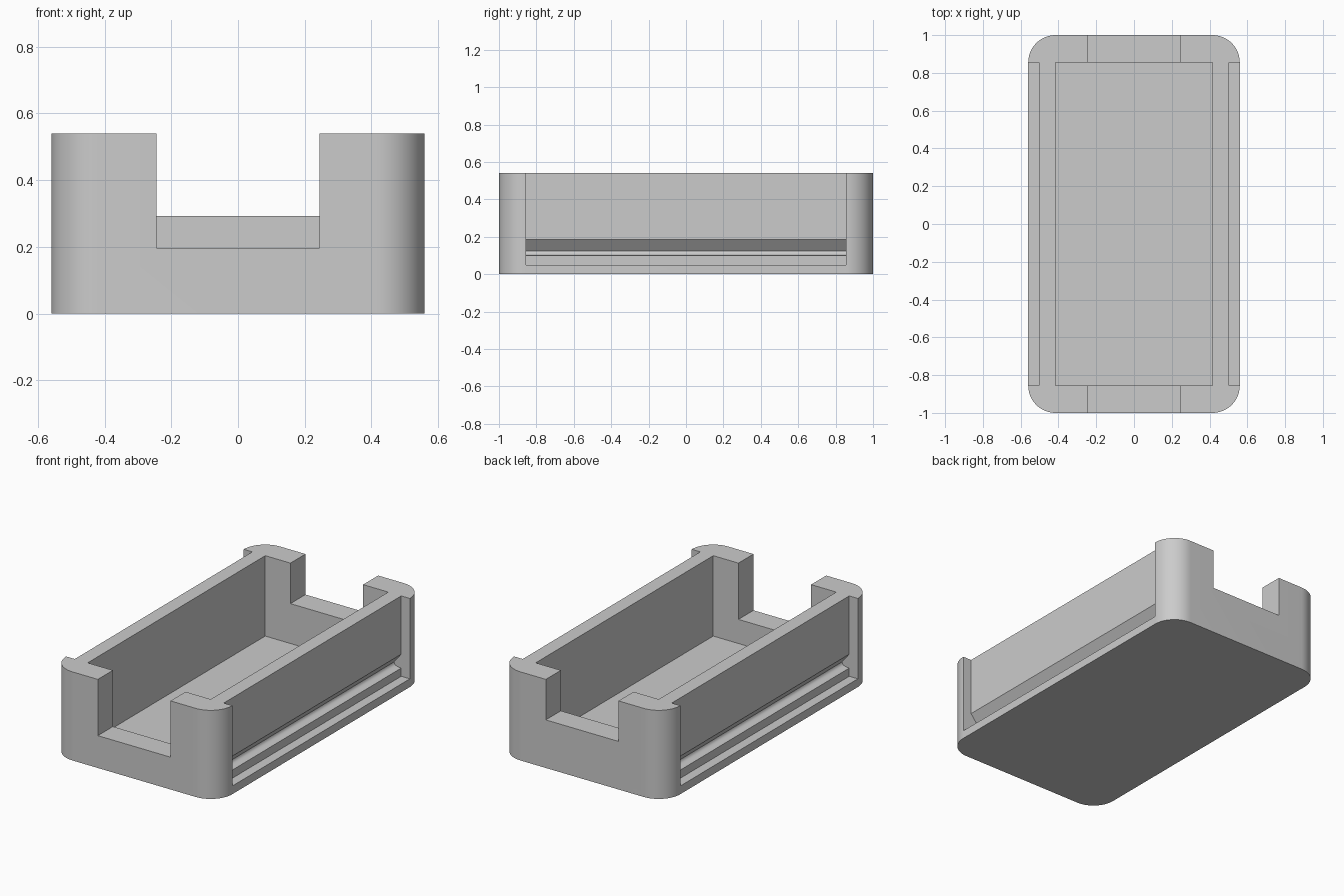
import bpy, bmesh, math
from mathutils import Vector

if "Cube" in bpy.data.objects:
    bpy.data.objects.remove(bpy.data.objects["Cube"], do_unlink=True)

HALF_X, HALF_Y, HEIGHT, RADIUS = 0.56, 1.0, 0.54, 0.145
INNER_X, INNER_Y, FLOOR = 0.415, 0.855, 0.05

grey = bpy.data.materials.new("light_grey")
grey.use_nodes = True
colour = (0.6, 0.6, 0.6, 1)
grey.diffuse_color = colour
grey.node_tree.nodes["Principled BSDF"].inputs["Base Color"].default_value = colour


def prism(name, points, offset):
    """Extrude a closed 3D outline by an offset vector."""
    bm = bmesh.new()
    face = bm.faces.new([bm.verts.new(p) for p in points])
    grown = bmesh.ops.extrude_face_region(bm, geom=[face])["geom"]
    bmesh.ops.translate(bm, vec=Vector(offset),
                        verts=[g for g in grown if isinstance(g, bmesh.types.BMVert)])
    bmesh.ops.recalc_face_normals(bm, faces=bm.faces)
    mesh = bpy.data.meshes.new(name)
    bm.to_mesh(mesh)
    bm.free()
    obj = bpy.data.objects.new(name, mesh)
    bpy.context.collection.objects.link(obj)
    mesh.materials.append(grey)
    return obj


def box(name, x, y0, y1, z0, z1):
    return prism(name, [(-x, y0, z0), (x, y0, z0), (x, y1, z0), (-x, y1, z0)],
                 (0, 0, z1 - z0))


# Rounded tray body
outline = []
steps = 20
for quarter, (sx, sy) in enumerate([(1, 1), (-1, 1), (-1, -1), (1, -1)]):
    for i in range(steps + 1):
        a = math.pi / 2 * (quarter + i / steps)
        outline.append((sx * (HALF_X - RADIUS) + RADIUS * math.cos(a),
                        sy * (HALF_Y - RADIUS) + RADIUS * math.sin(a), 0))
body = prism("tray_body", outline, (0, 0, HEIGHT))

# Inner cavity and the two end notches, the back one shallower
cutters = [
    box("cavity_cutter", INNER_X, -INNER_Y, INNER_Y, FLOOR, 0.8),
    box("front_notch_cutter", 0.245, -1.2, -0.7, 0.197, 0.8),
    box("back_notch_cutter", 0.245, 0.7, 1.2, 0.293, 0.8),
]

# Side recess with an undercut rail groove, on both sides
profile = [(0.7, 0.05), (0.502, 0.05), (0.502, 0.1), (0.478, 0.102), (0.464, 0.107),
           (0.456, 0.115), (0.454, 0.125), (0.502, 0.185), (0.502, 0.8), (0.7, 0.8)]
for side, label in ((1, "left"), (-1, "right")):
    cutters.append(prism(label + "_recess_cutter",
                         [(side * x, -INNER_Y, z) for x, z in profile],
                         (0, 2 * INNER_Y, 0)))

bpy.ops.object.select_all(action="DESELECT")
bpy.context.view_layer.objects.active = body
body.select_set(True)
for cutter in cutters:
    cutter.hide_render = True
    cut = body.modifiers.new(cutter.name, "BOOLEAN")
    cut.operation = "DIFFERENCE"
    cut.solver = "EXACT"
    cut.object = cutter
    bpy.ops.object.modifier_apply(modifier=cut.name)
    bpy.data.objects.remove(cutter, do_unlink=True)

# Smooth corners with crisp edges
bpy.ops.object.shade_smooth_by_angle(angle=math.radians(35))
